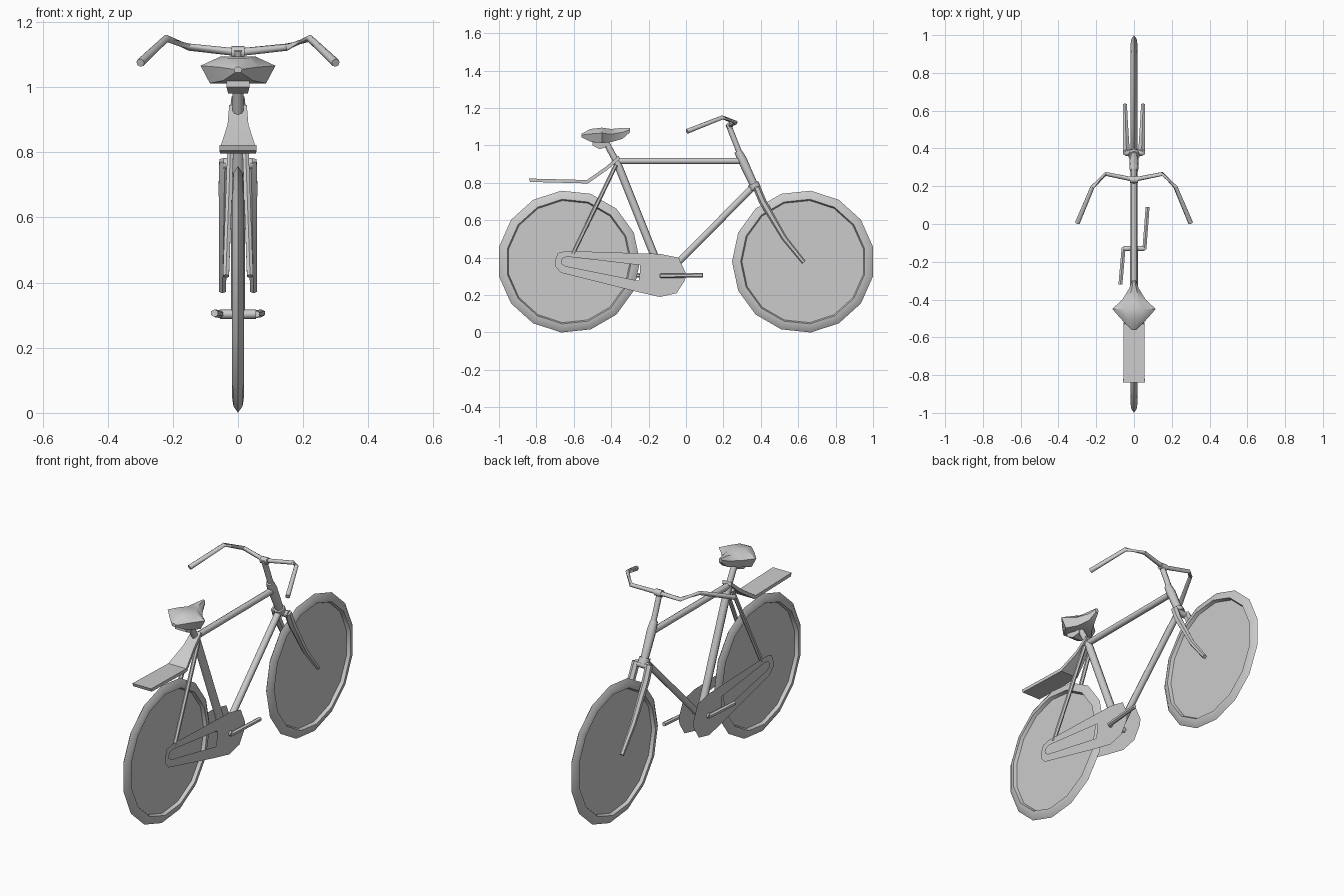
import bpy, bmesh
from math import pi, sin, cos
from mathutils import Vector

if "Cube" in bpy.data.objects:
    bpy.data.objects.remove(bpy.data.objects["Cube"])


def make(name, verts, faces, smooth=40):
    me = bpy.data.meshes.new(name)
    me.from_pydata([tuple(v) for v in verts], [], faces)
    bm = bmesh.new()
    bm.from_mesh(me)
    bmesh.ops.recalc_face_normals(bm, faces=bm.faces)
    bm.to_mesh(me)
    bm.free()
    ob = bpy.data.objects.new(name, me)
    bpy.context.collection.objects.link(ob)
    if smooth:
        bpy.ops.object.select_all(action='DESELECT')
        bpy.context.view_layer.objects.active = ob
        ob.select_set(True)
        bpy.ops.object.shade_smooth_by_angle(angle=smooth * pi / 180)
    return ob


def loft(name, rings, closed=False, smooth=40):
    """Skin equal-length rings of points, capping both ends if open."""
    n, m = len(rings[0]), len(rings)
    verts = [p for r in rings for p in r]
    faces = [(i * n + j, i * n + (j + 1) % n,
              (i + 1) % m * n + (j + 1) % n, (i + 1) % m * n + j)
             for i in range(m if closed else m - 1) for j in range(n)]
    if not closed:
        faces += [tuple(range(n)), tuple(range((m - 1) * n, m * n))]
    return make(name, verts, faces, smooth)


def tube(name, pts, radii, sides=8):
    """Round tube along a path; radii is one number or one per point."""
    pts = [Vector(p) for p in pts]
    if not isinstance(radii, (list, tuple)):
        radii = [radii] * len(pts)
    rings = []
    for i, p in enumerate(pts):
        t = (pts[min(i + 1, len(pts) - 1)] - pts[max(i - 1, 0)]).normalized()
        up = Vector((1, 0, 0)) if abs(t.x) < .75 else Vector((0, 0, 1))
        a = t.cross(up).normalized()
        b = t.cross(a)
        rings.append([p + radii[i] * (a * cos(2 * pi * k / sides) + b * sin(2 * pi * k / sides))
                      for k in range(sides)])
    return loft(name, rings, smooth=50)


# Wheels: faceted tyre ring with a flat disc inside
TYRE = [(0, .328), (.018, .335), (.014, .36), (0, .381), (-.014, .36), (-.018, .335)]
for name, d in (("rear", 1), ("front", -1)):
    def ring_point(x, r, k):
        a = 2 * pi * k / 15
        return (x, -d * .627 + d * r * cos(a), .379 + r * sin(a))
    loft(name + "_tyre", [[ring_point(x, r, k) for x, r in TYRE] for k in range(15)], closed=True)
    make(name + "_wheel_disc", [ring_point(0, .33, k) for k in range(15)], [tuple(range(15))], 0)

# Frame tubes
tube("top_tube", [(0, -.37, .917), (0, .30, .917)], .017)
tube("seat_tube", [(0, -.375, .925), (0, -.125, .30)], .021)
tube("down_tube", [(0, .365, .785), (0, -.125, .29)], .018)
tube("head_tube", [(0, .277, .97), (0, .30, .925), (0, .365, .785)], [.02, .025, .021])
tube("fork_crown_ring", [(0, .358, .797), (0, .372, .768)], .03)
tube("fork_crown", [(-.045, .378, .765), (.045, .378, .765)], .018)
tube("stem", [(0, .29, .95), (0, .225, 1.115)], .015)
tube("stem_clamp", [(-.02, .235, 1.107), (.02, .235, 1.107)], .019)
tube("bottom_bracket", [(-.055, -.13, .303), (.055, -.13, .303)], .014)

# Paired stays, fork blades and cranks
for side, s in (("right", 1), ("left", -1)):
    tube(side + "_seat_stay", [(s * .02, -.375, .895), (s * .037, -.605, .42)], .011, 6)
    tube(side + "_fork_blade", [(s * .04, .378, .775), (s * .042, .41, .70),
                                (s * .045, .525, .505), (s * .048, .63, .375)],
         [.02, .02, .015, .012], 6)
    tube(side + "_crank", [(s * .055, -.13 - s * .005, .303), (s * .072, -.115 + s * .205, .306)], .012, 6)

# Handlebar, mirrored about the stem
half = [(.30, .005, 1.075), (.22, .195, 1.15), (.15, .265, 1.123)]
tube("handlebar", half + [(0, .235, 1.107)] + [(-x, y, z) for x, y, z in half[::-1]],
     [.013, .011, .011, .012, .011, .011, .013])

# Seat: cross-sections of y, half width, top, middle, bottom height
SEAT = [(-.56, .012, 1.062, 1.055, 1.045), (-.51, .062, 1.088, 1.062, 1.02),
        (-.45, .115, 1.095, 1.066, 1.012), (-.40, .062, 1.088, 1.06, 1.018),
        (-.34, .025, 1.094, 1.07, 1.035), (-.30, .01, 1.094, 1.085, 1.07)]
loft("seat", [[(w, y, m), (w * .45, y, t), (-w * .45, y, t), (-w, y, m),
               (-w * .75, y, b), (w * .75, y, b)] for y, w, t, m, b in SEAT])
tube("seat_post", [(0, -.43, 1.02), (0, -.37, .91)], .017)
loft("seat_clamp", [[(w, y, b), (w, y, 1.025), (-w, y, 1.025), (-w, y, b)]
                    for y, w, b in ((-.50, .035, 1.00), (-.46, .03, .98), (-.42, .02, .995))])

# Luggage rack: flat plate bending up to the seat tube
RACK = [(-.84, .823, .057), (-.53, .815, .055), (-.43, .885, .032), (-.36, .945, .027)]
loft("luggage_rack", [[(-w, y, z), (w, y, z), (w, y + .006, z - .018), (-w, y + .006, z - .018)]
                      for y, z, w in RACK], smooth=20)

# Chain guards: matching outer and inner outlines leave the long slot open
OUTER = [(-.70, .385), (-.685, .425), (-.64, .436), (-.14, .42), (-.04, .40), (0, .315),
         (-.005, .28), (-.05, .21), (-.14, .19), (-.26, .217), (-.67, .32), (-.70, .355)]
SLOT = [(-.667, .38), (-.655, .40), (-.63, .405), (-.245, .36), (-.245, .345), (-.245, .33),
        (-.248, .31), (-.25, .295), (-.25, .285), (-.255, .277), (-.645, .355), (-.663, .368)]
for side, s in (("right", 1), ("left", -1)):
    make(side + "_chain_guard", [(s * .044, y, z) for y, z in OUTER + SLOT],
         [(i, (i + 1) % 12, 12 + (i + 1) % 12, 12 + i) for i in range(12)], 0)
